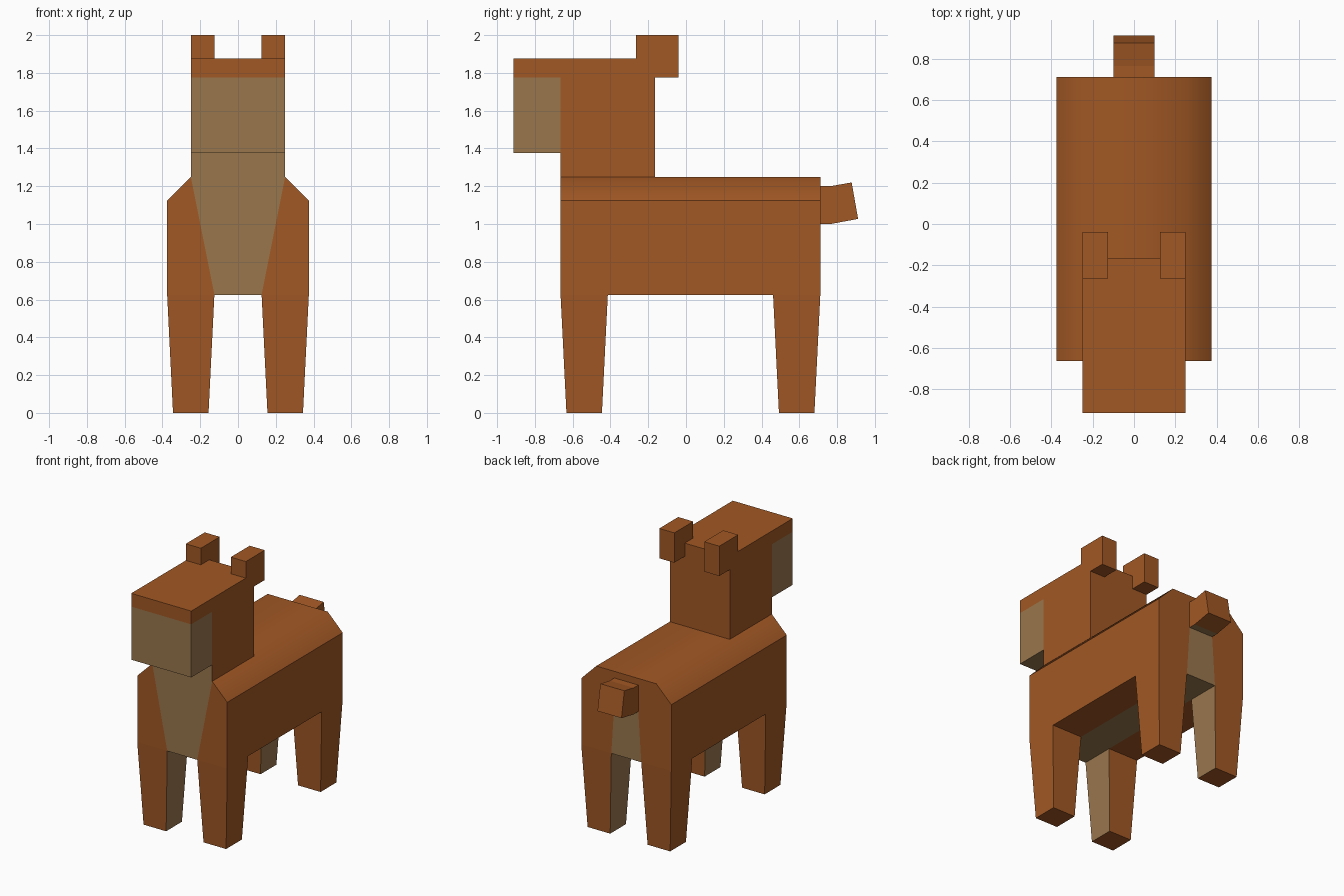
import bpy, bmesh

if "Cube" in bpy.data.objects:
    bpy.data.objects.remove(bpy.data.objects["Cube"])

def material(name, color):
    m = bpy.data.materials.new(name)
    m.diffuse_color = (*color, 1)
    m.use_nodes = True
    m.node_tree.nodes["Principled BSDF"].inputs["Base Color"].default_value = m.diffuse_color
    return m

MATS = [material("brown_coat", (0.36, 0.098, 0.018)),
        material("tan_fur", (0.32, 0.185, 0.075))]
B, T = 0, 1

def build(name, verts, faces, smooth=()):
    """faces: list of (vertex indices, material slot)"""
    bm = bmesh.new()
    vs = [bm.verts.new(v) for v in verts]
    for i, (idx, mat) in enumerate(faces):
        f = bm.faces.new([vs[k] for k in idx])
        f.material_index = mat
        f.smooth = i in smooth
    bmesh.ops.recalc_face_normals(bm, faces=bm.faces)
    me = bpy.data.meshes.new(name)
    bm.to_mesh(me)
    bm.free()
    for m in MATS:
        me.materials.append(m)
    ob = bpy.data.objects.new(name, me)
    bpy.context.collection.objects.link(ob)
    return ob

def side_profile(name, pts, x0, x1, edge_mats, caps):
    """Extrude a (y, z) outline along x; an edge material of None leaves a gap."""
    n = len(pts)
    verts = [(x, y, z) for x in (x0, x1) for y, z in pts]
    faces = [((i, (i + 1) % n, n + (i + 1) % n, n + i), m)
             for i, m in enumerate(edge_mats) if m is not None]
    for idx, m in caps:
        faces += [(idx, m), ([n + i for i in reversed(idx)], m)]
    return build(name, verts, faces)

Y0, Y1 = -0.664, 0.711      # chest and rump planes
LEG = 0.25

# Body: chamfered section along y, tan chest, belly and rump panels
sec = [(-.375, .625), (-.375, 1.125), (-.25, 1.25), (.25, 1.25),
       (.375, 1.125), (.375, .625), (.125, .625), (-.125, .625)]
verts = [(x, y, z) for y in (Y0, Y1) for x, z in sec]
verts += [(-.1, Y1, 1.0), (.1, Y1, 1.0)]
for s in (-1, 1):           # belly corners between the legs
    verts += [(s * x, y, .625) for x, y in
              ((.375, Y0 + LEG), (.375, Y1 - LEG), (.125, Y1 - LEG), (.125, Y0 + LEG))]
faces = [((i, i + 1, i + 9, i + 8), B) for i in range(5)]
faces += [((6, 7, 15, 14), T),
          ((0, 1, 2, 7), B), ((7, 2, 3, 6), T), ((6, 3, 4, 5), B),
          ((15, 8, 9, 10, 16), B), ((10, 11, 17, 16), B),
          ((11, 12, 13, 14, 17), B), ((15, 16, 17, 14), T),
          ((18, 19, 20, 21), B), ((25, 24, 23, 22), B)]
body = build("body", verts, faces, smooth=(1, 2, 3))
for p in body.data.polygons:    # belly strips face down
    if p.index >= 13 and p.normal.z > 0:
        p.flip()

# Tapered legs with tan inner faces
def leg(name, s, ya):
    i = 0.031
    def ring(d, z):
        return [(s * (.125 + d), ya + d, z), (s * (.375 - d), ya + d, z),
                (s * (.375 - d), ya + LEG - d, z), (s * (.125 + d), ya + LEG - d, z)]
    f = [((k, (k + 1) % 4, 4 + (k + 1) % 4, 4 + k), T if k == 3 else B) for k in range(4)]
    build(name, ring(i, 0) + ring(0, .625), f + [((0, 1, 2, 3), B)])

for s, side in ((-1, "right"), (1, "left")):
    leg("front_leg_" + side, s, Y0)
    leg("back_leg_" + side, s, Y1 - LEG)

    # Ears on the back corners of the head
    ear = [(-.264, 1.775), (-.039, 1.775), (-.039, 2.0), (-.264, 2.0)]
    side_profile("ear_" + side, ear, s * .125, s * .25, [B] * 4, [((0, 1, 2, 3), B)])

# Neck, head and muzzle in one outline
head = [(Y0, 1.25), (-.164, 1.25), (-.164, 1.875), (-.914, 1.875),
        (-.914, 1.775), (-.914, 1.375), (Y0, 1.375), (Y0, 1.775)]
side_profile("head", head, -.25, .25, [None, B, B, B, T, T, None, None],
             [((0, 1, 2, 3, 4, 7, 6), B), ((4, 5, 6, 7), T)])
# Tan throat below the muzzle
build("throat", [(-.25, Y0, 1.25), (.25, Y0, 1.25), (.25, Y0, 1.375), (-.25, Y0, 1.375)],
      [((0, 1, 2, 3), T)])

# Bent tail
tail = [(Y1, 1.0), (.765, 1.0), (.911, 1.027), (.877, 1.22), (.765, 1.2), (Y1, 1.2)]
side_profile("tail", tail, -.1, .1, [T, B, B, B, B, None], [(tuple(range(6)), B)])
